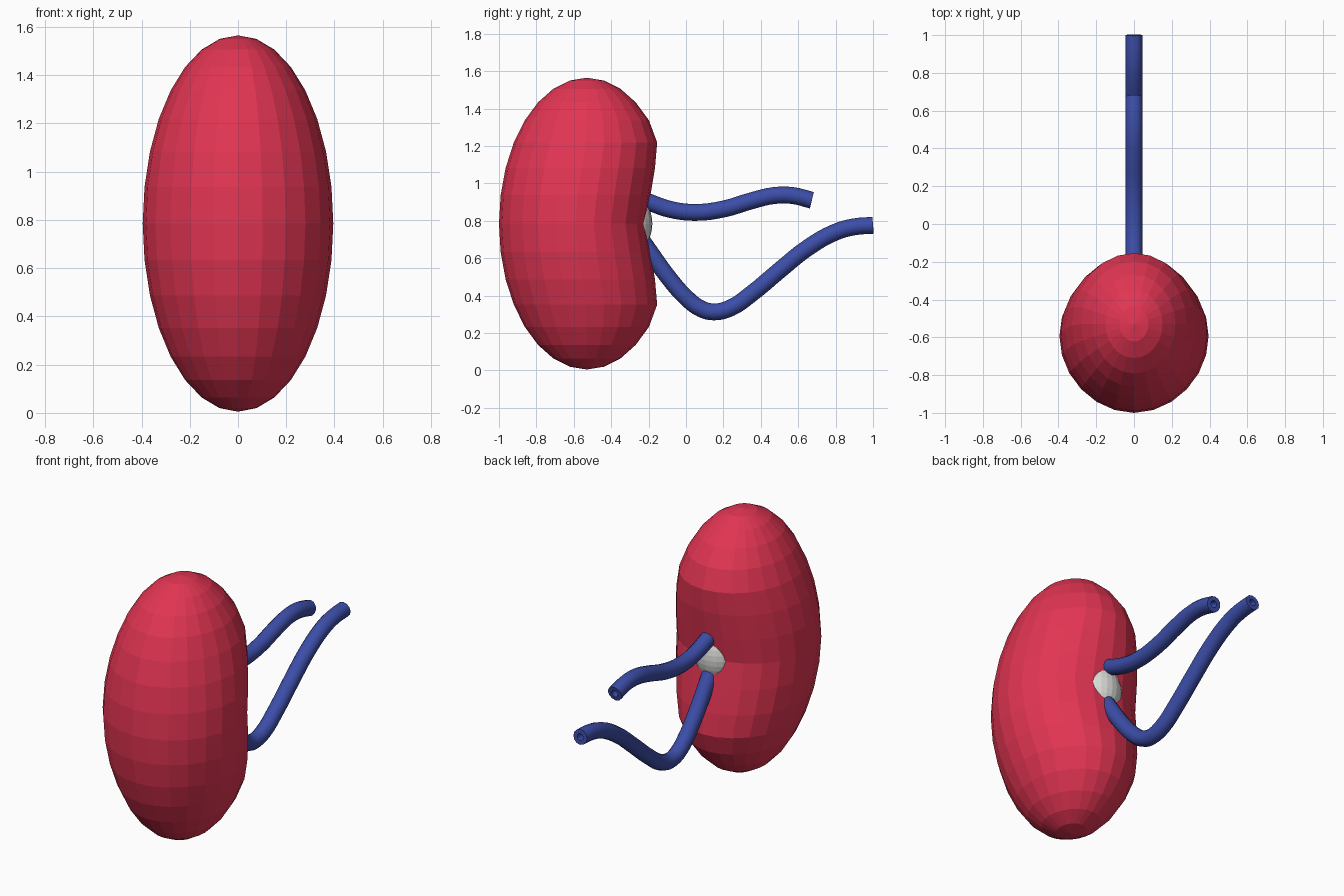
import bpy, bmesh
from math import sin, cos, pi

if "Cube" in bpy.data.objects:
    bpy.data.objects.remove(bpy.data.objects["Cube"])


def material(name, rgb):
    m = bpy.data.materials.new(name)
    m.diffuse_color = (*rgb, 1)
    m.use_nodes = True
    m.node_tree.nodes["Principled BSDF"].inputs["Base Color"].default_value = m.diffuse_color
    return m


RED = material("kidney red", (0.76, 0.035, 0.085))
BLUE = material("vessel blue", (0.045, 0.075, 0.39))
WHITE = material("pale grey", (0.7, 0.7, 0.68))


def ellipsoid(name, centre, radii, segs, rings, mat):
    bm = bmesh.new()
    bmesh.ops.create_uvsphere(bm, u_segments=segs, v_segments=rings, radius=1)
    for v in bm.verts:
        v.co = [c + r * p for c, r, p in zip(centre, radii, v.co)]
    me = bpy.data.meshes.new(name)
    bm.to_mesh(me)
    bm.free()
    ob = bpy.data.objects.new(name, me)
    me.materials.append(mat)
    bpy.context.collection.objects.link(ob)
    return ob


# Kidney body: faceted ellipsoid, back side pushed in around mid height
body = ellipsoid("kidney_body", (0, -0.53, 0.785), (0.395, 0.47, 0.78), 24, 16, RED)
DENT = [0.155, 0.121, 0.07, 0.015]
for v in body.data.vertices:
    dz = min(1, abs(v.co.z - 0.785) / 0.78)
    ring = next((i for i in range(4) if abs(dz - sin(i * pi / 16)) < 0.02), None)
    if ring is not None:
        side = (v.co.y + 0.53) / (0.47 * cos(ring * pi / 16))
        v.co.y -= DENT[ring] * max(0, (1 + side) / 2) ** 1.3

# Pale pelvis bulging from the notch
ellipsoid("pelvis", (0, -0.30, 0.785), (0.13, 0.12, 0.16), 24, 16, WHITE)


# Hollow tubes swept along paths in the x = 0 plane
def tube(name, path):
    cu = bpy.data.curves.new(name, 'CURVE')
    cu.dimensions = '3D'
    cu.bevel_depth = 0.045
    cu.bevel_resolution = 4
    cu.resolution_u = 4
    cu.use_fill_caps = False
    sp = cu.splines.new('BEZIER')
    sp.bezier_points.add(len(path) - 1)
    for p, (y, z) in zip(sp.bezier_points, path):
        p.co = (0, y, z)
        p.handle_left_type = p.handle_right_type = 'AUTO'
    sp.use_smooth = True
    cu.materials.append(BLUE)
    ob = bpy.data.objects.new(name, cu)
    bpy.context.collection.objects.link(ob)
    bpy.ops.object.select_all(action='DESELECT')
    ob.select_set(True)
    bpy.context.view_layer.objects.active = ob
    bpy.ops.object.convert(target='MESH')
    ob = bpy.context.object
    mod = ob.modifiers.new("wall", 'SOLIDIFY')
    mod.thickness = 0.025
    mod.offset = -1
    bpy.ops.object.modifier_apply(modifier=mod.name)
    bpy.ops.object.shade_smooth_by_angle(angle=0.7)


tube("upper_vessel", [(-0.26, 0.925), (-0.19, 0.897), (-0.08, 0.86), (0.05, 0.845),
                      (0.2, 0.863), (0.35, 0.907), (0.47, 0.935), (0.57, 0.935), (0.673, 0.91)])
tube("lower_vessel", [(-0.26, 0.73), (-0.19, 0.63), (-0.1, 0.505), (0, 0.39), (0.08, 0.33),
                      (0.15, 0.313), (0.24, 0.335), (0.35, 0.41), (0.5, 0.535), (0.65, 0.655),
                      (0.8, 0.74), (0.9, 0.768), (1.0, 0.776)])
